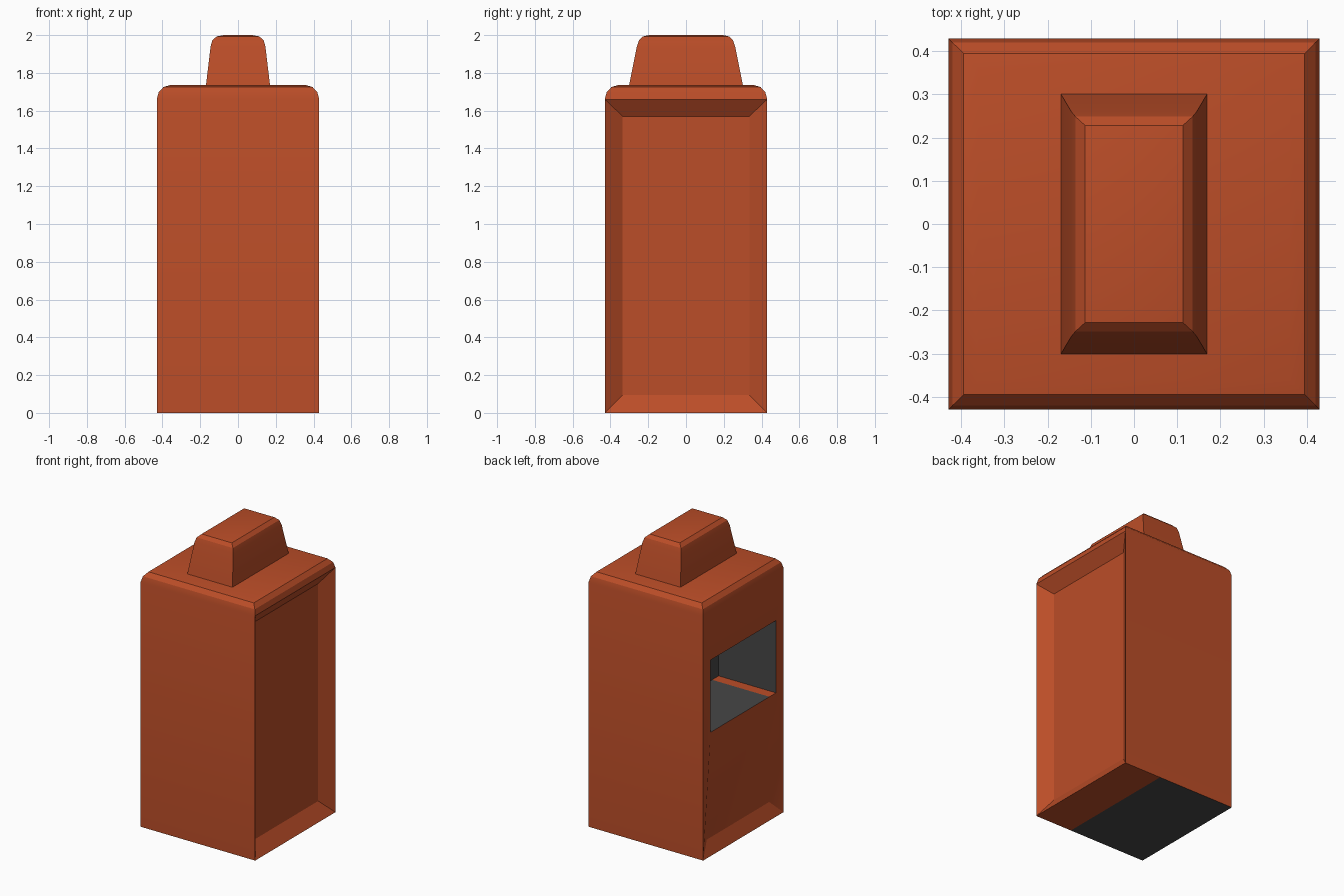
import bpy, bmesh
from mathutils import Vector

if "Cube" in bpy.data.objects:
    bpy.data.objects.remove(bpy.data.objects["Cube"])


def material(name, rgb):
    m = bpy.data.materials.new(name)
    m.diffuse_color = (*rgb, 1)
    m.use_nodes = True
    m.node_tree.nodes["Principled BSDF"].inputs["Base Color"].default_value = m.diffuse_color
    return m


ORANGE = material("brick_orange", (0.50, 0.075, 0.021))
GREY = material("dark_grey", (0.063, 0.063, 0.063))


def ring(bm, hx, hy, z):
    return [bm.verts.new((sx * hx, sy * hy, z))
            for sx, sy in ((-1, -1), (1, -1), (1, 1), (-1, 1))]


def side_rect(bm, x, hy, z0, z1):
    return [bm.verts.new((x, y, z))
            for y, z in ((-hy, z0), (hy, z0), (hy, z1), (-hy, z1))]


def bridge(bm, a, b, skip=()):
    return [bm.faces.new((a[i], a[(i + 1) % 4], b[(i + 1) % 4], b[i]))
            for i in range(4) if i not in skip]


def split(bm, face, co, no):
    """Cut one face along a plane."""
    bmesh.ops.bisect_plane(bm, geom=[face] + list(face.edges) + list(face.verts),
                           plane_co=co, plane_no=no)


def finish(bm, name):
    bmesh.ops.recalc_face_normals(bm, faces=bm.faces[:])
    me = bpy.data.meshes.new(name)
    bm.to_mesh(me)
    bm.free()
    ob = bpy.data.objects.new(name, me)
    bpy.context.collection.objects.link(ob)
    me.materials.append(ORANGE)
    me.materials.append(GREY)
    bpy.ops.object.select_all(action='DESELECT')
    ob.select_set(True)
    bpy.context.view_layer.objects.active = ob
    bpy.ops.object.shade_smooth_by_angle(angle=0.45)
    return ob


# Body shell: straight walls with a rounded top edge
bm = bmesh.new()
R = [ring(bm, h, h, z) for h, z in
     ((0.43, 0), (0.43, 1.66), (0.42, 1.6975), (0.395, 1.725), (0.36, 1.735))]
bridge(bm, R[0], R[1], skip=(1, 3))
for a, b in zip(R[1:], R[2:]):
    bridge(bm, a, b)
bm.faces.new(R[-1])
bottom = bm.faces.new(R[0])

# Right side: recessed panel with sloping frame
outer = [R[0][1], R[0][2], R[1][2], R[1][1]]
panel = side_rect(bm, 0.367, 0.335, 0.095, 1.57)
bridge(bm, outer, panel)
bm.faces.new(panel)

# Left side: window above a shallow lower panel
o = [R[0][0], R[0][3], R[1][3], R[1][0]]
w = side_rect(bm, -0.43, 0.35, 0.84, 1.33)
p0 = bm.verts.new((-0.39, -0.335, 0.095))
p1 = bm.verts.new((-0.39, 0.335, 0.095))
for f in ((o[0], o[1], p1, p0), (p0, p1, w[1], w[0]), (w[3], w[2], o[2], o[3]),
          (o[0], p0, w[0]), (o[0], w[0], w[3], o[3]),
          (o[1], p1, w[1]), (o[1], w[1], w[2], o[2])):
    bm.faces.new(f)

# Grey compartment behind the window
back = side_rect(bm, 0.0, 0.35, 0.84, 1.33)
inner = bridge(bm, w, back)
inner.append(bm.faces.new(back))
for f in inner + [bottom]:
    f.material_index = 1
split(bm, inner[0], Vector((0, -0.28, 0.84)), Vector((0, 1, 0)))
split(bm, bottom, Vector((0.15, 0, 0)), Vector((1, 0, 0)))
for f in bm.faces:
    c = f.calc_center_median()
    if (abs(c.z) < 0.001 and c.x > 0.15) or (abs(c.z - 0.84) < 0.001 and c.y < -0.28):
        f.material_index = 0
finish(bm, "body")

# Tapered top cap with rounded top edge
bm = bmesh.new()
R = [ring(bm, x, y, z) for x, y, z in
     ((0.17, 0.302, 1.73), (0.145, 0.26, 1.94), (0.136, 0.249, 1.972),
      (0.113, 0.228, 1.993), (0.076, 0.195, 2.0))]
for a, b in zip(R, R[1:]):
    bridge(bm, a, b)
bm.faces.new(R[0])
bm.faces.new(R[-1])
finish(bm, "top_cap")
